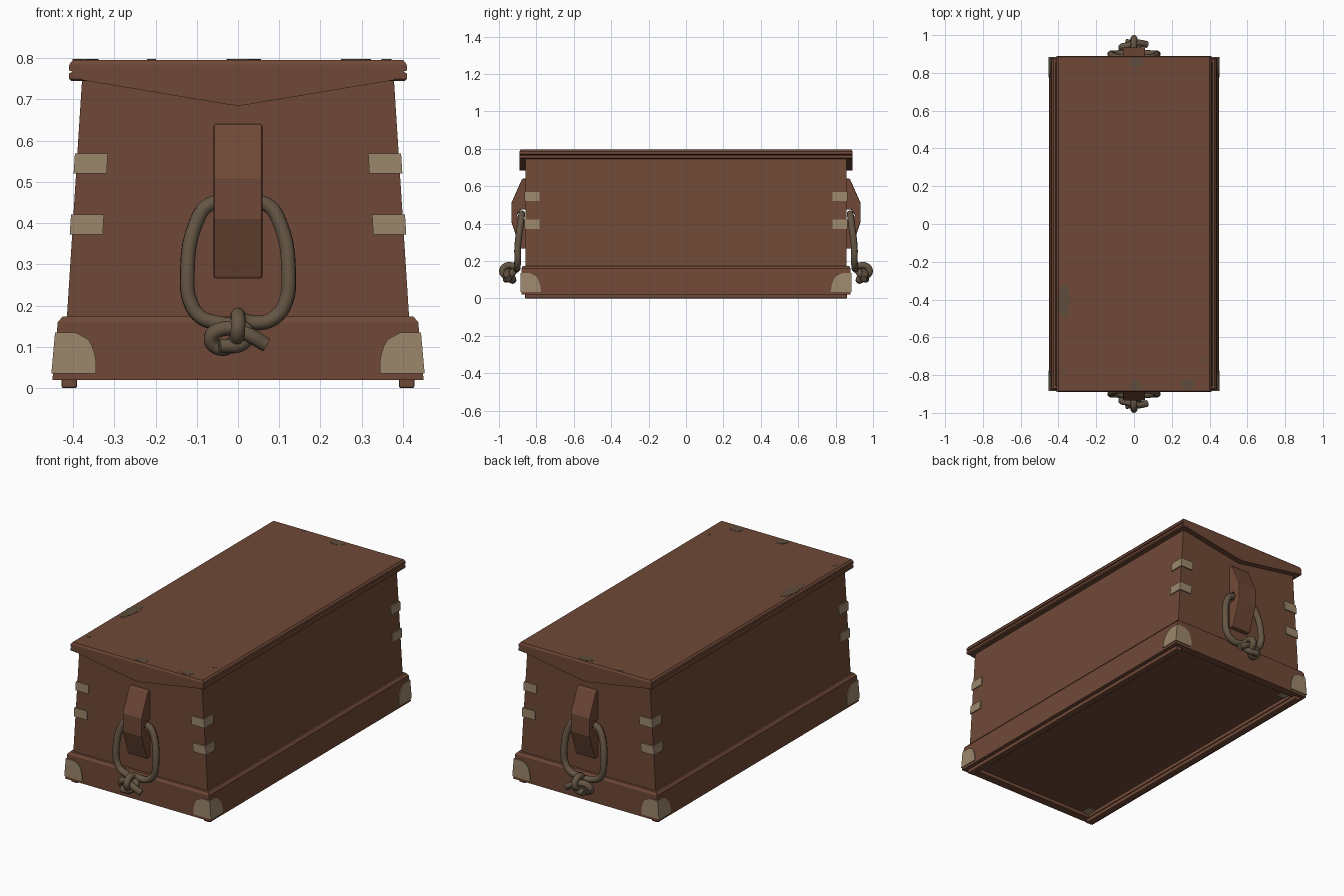
import bpy, bmesh, math, random

random.seed(4)
if "Cube" in bpy.data.objects:
    bpy.data.objects.remove(bpy.data.objects["Cube"], do_unlink=True)


def material(name, rgb):
    m = bpy.data.materials.new(name)
    m.use_nodes = True
    m.diffuse_color = (*rgb, 1)
    m.node_tree.nodes["Principled BSDF"].inputs["Base Color"].default_value = (*rgb, 1)
    return m


WOOD = material("brown wood", (0.16, 0.066, 0.038))
TAN = material("tan fittings", (0.33, 0.245, 0.15))
ROPE = material("rope", (0.13, 0.092, 0.058))
STAIN = material("worn stain", (0.11, 0.075, 0.045))


def loft(name, rings, mat, bevel=0):
    """Skin a row of equal-length point rings and cap both ends."""
    bm = bmesh.new()
    rows = [[bm.verts.new(p) for p in ring] for ring in rings]
    n = len(rows[0])
    for a, b in zip(rows, rows[1:]):
        for i in range(n):
            j = (i + 1) % n
            bm.faces.new((a[i], a[j], b[j], b[i]))
    bm.faces.new(rows[0])
    bm.faces.new(rows[-1])
    bmesh.ops.recalc_face_normals(bm, faces=bm.faces)
    me = bpy.data.meshes.new(name)
    bm.to_mesh(me)
    bm.free()
    me.materials.append(mat)
    ob = bpy.data.objects.new(name, me)
    bpy.context.collection.objects.link(ob)
    if bevel:
        mod = ob.modifiers.new("soft edges", "BEVEL")
        mod.width = bevel
        mod.segments = 2
        mod.limit_method = "ANGLE"
    return ob


def rect(x0, x1, y0, y1, z):
    return [(x0, y0, z), (x1, y0, z), (x1, y1, z), (x0, y1, z)]


def stack(name, layers, mat, bevel=0):
    """Centred rectangles given as half width, half depth, height."""
    return loft(name, [rect(-x, x, -y, y, z) for x, y, z in layers], mat, bevel)


def body_half(z):
    return 0.415 - (z - 0.17) * 0.064


def plinth_half(z):
    return 0.45 - (z - 0.02) * 0.09


# Chest body, plinth with recessed underside, and lid with side grooves
stack("chest_body", [(0.415, 0.858, 0.17), (0.378, 0.858, 0.75)], WOOD)
stack("base_plinth", [(0.385, 0.835, 0.04), (0.385, 0.835, 0.02), (0.45, 0.88, 0.02),
                      (0.437, 0.88, 0.16), (0.425, 0.872, 0.174), (0.41, 0.85, 0.174)], WOOD)
stack("lid", [(0.404, 0.885, 0.745), (0.41, 0.89, 0.75), (0.41, 0.89, 0.763),
              (0.401, 0.89, 0.767), (0.41, 0.89, 0.771), (0.409, 0.89, 0.785),
              (0.4, 0.885, 0.796)], WOOD)

for side, sx in (("left", 1), ("right", -1)):
    # Long runners under the chest
    x0, x1 = sorted((sx * 0.39, sx * 0.428))
    loft(side + "_runner", [rect(x0, x1, -0.86, 0.86, z) for z in (0, 0.03)], WOOD, 0.005)

    for end, sy in (("front", -1), ("back", 1)):
        # Corner straps wrap the tapered body
        for label, z0 in (("lower", 0.372), ("upper", 0.52)):
            rings = []
            for z in (z0, z0 + 0.049):
                w = body_half(z) + 0.006
                rings.append(rect(sx * (w - 0.08), sx * w, sy * 0.783, sy * 0.864, z))
            loft(f"{end}_{side}_{label}_strap", rings, TAN)

        # Rounded corner guards on the plinth
        rings = []
        for i in range(7):
            t = i / 6
            z = 0.035 + 0.1 * t
            size = 0.05 + 0.058 * math.sqrt(1 - t * t)
            w = plinth_half(z) + 0.004
            rings.append(rect(sx * (w - size), sx * w, sy * (0.884 - size), sy * 0.884, z))
        loft(f"{end}_{side}_corner_guard", rings, TAN)

# Cleat outline as distance from centre and height, notched for the rope
CLEAT = [(0.85, 0.64), (0.876, 0.64), (0.934, 0.51), (0.934, 0.41), (0.885, 0.266),
         (0.85, 0.266), (0.85, 0.42), (0.885, 0.42), (0.904, 0.445), (0.885, 0.475),
         (0.85, 0.475)]
# Rope outline: knot, right side, over the top, left side, knot
KNOT_START = [(0.068, 0.95, 0.105), (0.02, 0.958, 0.132), (-0.03, 0.945, 0.145),
              (-0.066, 0.935, 0.122), (-0.045, 0.925, 0.097), (-0.01, 0.95, 0.112),
              (0, 0.982, 0.145), (0, 0.955, 0.176), (0.005, 0.915, 0.168)]
SIDE = [(0.05, 0.905, 0.158), (0.09, 0.902, 0.172), (0.116, 0.9, 0.21), (0.123, 0.9, 0.27),
        (0.102, 0.885, 0.4), (0.07, 0.879, 0.445)]
KNOT_END = [(0.02, 0.925, 0.14), (0.01, 0.95, 0.108), (-0.045, 0.962, 0.102)]
PATH = (KNOT_START + SIDE + [(0, 0.879, 0.452)]
        + [(-x, y, z) for x, y, z in reversed(SIDE)] + KNOT_END)

for end, sy in (("front", -1), ("back", 1)):
    # Pointed lid flap
    flap = [(-0.378, 0.747), (-0.02, 0.687), (0, 0.685), (0.02, 0.687), (0.378, 0.747),
            (0.378, 0.76), (-0.378, 0.76)]
    loft(end + "_lid_flap", [[(x, sy * d, z) for x, z in flap] for d in (0.85, 0.89)], WOOD)

    # Handle cleat
    loft(end + "_cleat", [[(x, sy * d, z) for d, z in CLEAT] for x in (-0.059, 0.059)],
         WOOD, 0.005)

    # Knotted rope handle
    cu = bpy.data.curves.new(end + "_rope_curve", "CURVE")
    cu.dimensions = "3D"
    cu.bevel_depth = 0.018
    cu.bevel_resolution = 3
    cu.resolution_u = 5
    cu.use_fill_caps = True
    sp = cu.splines.new("BEZIER")
    sp.bezier_points.add(len(PATH) - 1)
    for bp, (x, y, z) in zip(sp.bezier_points, PATH):
        bp.co = (x, sy * y, z)
        bp.handle_left_type = bp.handle_right_type = "AUTO"
    tmp = bpy.data.objects.new("rope_helper", cu)
    bpy.context.collection.objects.link(tmp)
    bpy.context.view_layer.update()
    me = bpy.data.meshes.new_from_object(tmp.evaluated_get(bpy.context.evaluated_depsgraph_get()))
    bpy.data.objects.remove(tmp, do_unlink=True)
    me.materials.clear()
    me.materials.append(ROPE)
    rope = bpy.data.objects.new(end + "_rope_handle", me)
    bpy.context.collection.objects.link(rope)
    bpy.ops.object.select_all(action="DESELECT")
    rope.select_set(True)
    bpy.context.view_layer.objects.active = rope
    bpy.ops.object.shade_smooth_by_angle(angle=math.radians(50))

# Worn patches on the lid: centre and half sizes
for i, (x, y, rx, ry) in enumerate([(0.015, 0.858, 0.05, 0.03), (-0.368, -0.4, 0.034, 0.11),
                                    (0.285, -0.85, 0.045, 0.028), (0.01, -0.855, 0.04, 0.028),
                                    (0.36, -0.72, 0.014, 0.012), (-0.37, -0.78, 0.012, 0.018),
                                    (-0.21, 0.873, 0.014, 0.01)]):
    spread = [random.uniform(0.75, 1) for _ in range(10)]
    outline = [(x + rx * s * math.cos(k * math.tau / 10), y + ry * s * math.sin(k * math.tau / 10))
               for k, s in enumerate(spread)]
    loft(f"lid_stain_{i + 1}", [[(px, py, z) for px, py in outline] for z in (0.794, 0.7975)], STAIN)
